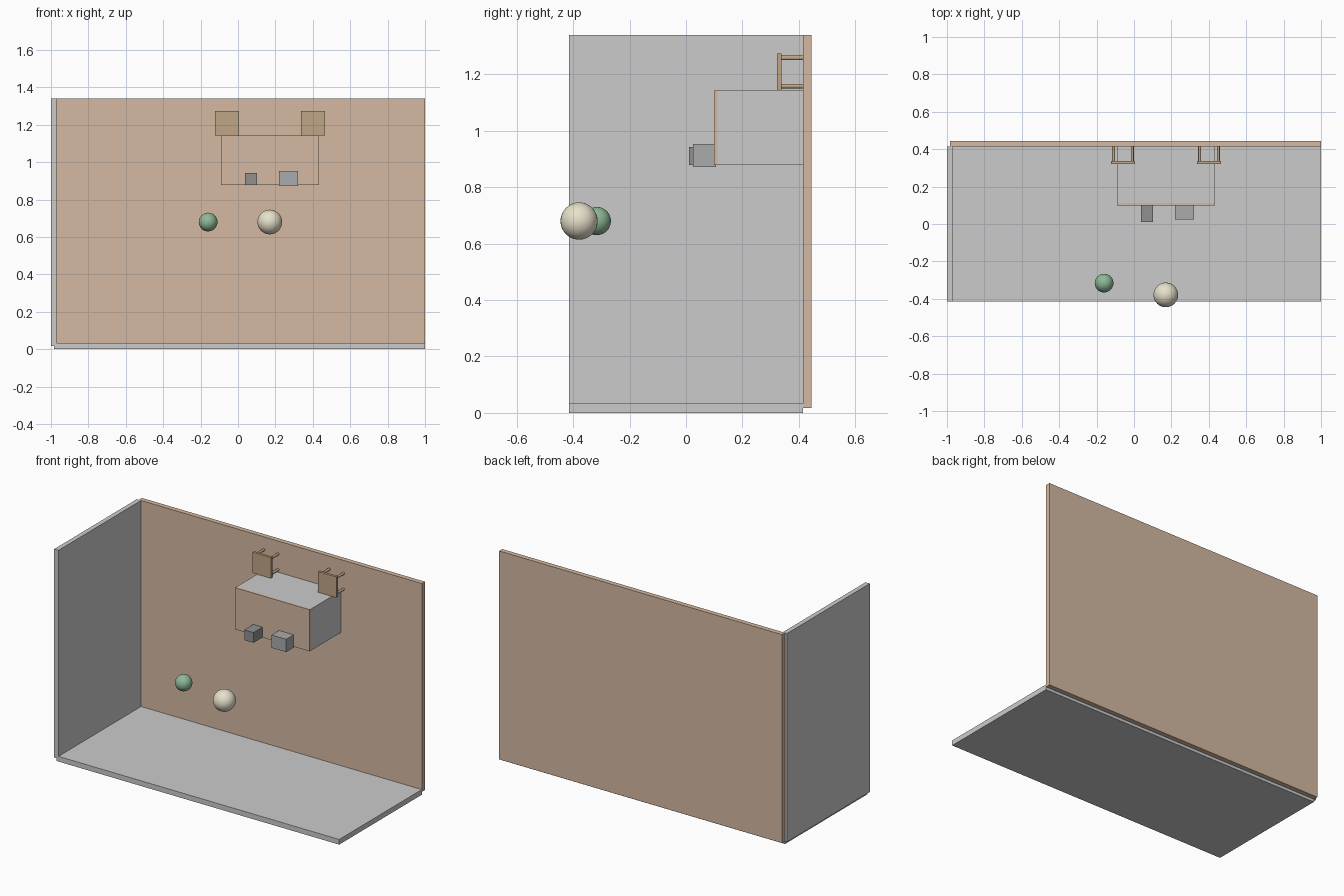
import bpy, bmesh
from mathutils import Matrix, Vector

if "Cube" in bpy.data.objects:
    bpy.data.objects.remove(bpy.data.objects["Cube"])


def material(name, rgb):
    m = bpy.data.materials.new(name)
    m.diffuse_color = (*rgb, 1)
    m.use_nodes = True
    m.node_tree.nodes["Principled BSDF"].inputs["Base Color"].default_value = m.diffuse_color
    return m


WOOD = material("wood", (0.66, 0.49, 0.36))
CHAIR = material("stool_wood", (0.52, 0.38, 0.24))
DARK = material("dark_grey", (0.28, 0.28, 0.28))
MID = material("mid_grey", (0.40, 0.41, 0.42))
GREEN = material("green", (0.27, 0.48, 0.31))
CREAM = material("cream", (0.80, 0.75, 0.60))


def finish(name, bm, mat):
    me = bpy.data.meshes.new(name)
    bm.to_mesh(me)
    bm.free()
    ob = bpy.data.objects.new(name, me)
    bpy.context.collection.objects.link(ob)
    if mat:
        me.materials.append(mat)
    return ob


def box(name, xs, ys, zs, mat=None):
    bm = bmesh.new()
    size = Vector(r[1] - r[0] for r in (xs, ys, zs))
    mid = Vector(sum(r) / 2 for r in (xs, ys, zs))
    bmesh.ops.create_cube(bm, size=1, matrix=Matrix.Translation(mid) @ Matrix.Diagonal(size).to_4x4())
    return finish(name, bm, mat)


def ball(name, centre, r, mat):
    bm = bmesh.new()
    bmesh.ops.create_uvsphere(bm, u_segments=32, v_segments=16, radius=r,
                              matrix=Matrix.Translation(centre))
    for f in bm.faces:
        f.smooth = True
    return finish(name, bm, mat)


def leg(name, x, z, y0, y1, r, mat):
    bm = bmesh.new()
    bmesh.ops.create_cone(bm, cap_ends=True, segments=12, radius1=r, radius2=r, depth=y1 - y0,
                          matrix=Matrix.Translation((x, (y0 + y1) / 2, z)) @ Matrix.Rotation(1.5707963, 4, 'X'))
    for f in bm.faces:
        f.smooth = len(f.verts) == 4
    return finish(name, bm, mat)


# Room shell
box("floor", (-0.985, 1.0), (-0.414, 0.414), (0, 0.033))
box("left_wall", (-1.0, -0.97), (-0.414, 0.414), (0.018, 1.34))
box("back_wall", (-0.985, 1.0), (0.414, 0.445), (0.018, 1.34), WOOD)

# Cabinet on the back wall with a wooden front panel
box("cabinet_body", (-0.091, 0.433), (0.112, 0.414), (0.878, 1.142))
box("cabinet_front", (-0.091, 0.433), (0.10, 0.112), (0.878, 1.142), WOOD)

# Blocks on the cabinet front
box("small_block", (0.037, 0.102), (0.010, 0.104), (0.878, 0.943), DARK)
box("large_block", (0.218, 0.321), (0.025, 0.106), (0.872, 0.953), MID)

# Two stools standing out from the back wall
for n, x in (("left", -0.059), ("right", 0.401)):
    box(n + "_stool_seat", (x - 0.064, x + 0.064), (0.322, 0.338), (1.142, 1.274), CHAIR)
    for i, (dx, dz) in enumerate(((-1, -1), (1, -1), (-1, 1), (1, 1))):
        leg(f"{n}_stool_leg_{i + 1}", x + dx * 0.05, 1.208 + dz * 0.05, 0.338, 0.414, 0.008, CHAIR)

# Floating balls
ball("green_ball", (-0.16, -0.316, 0.68), 0.05, GREEN)
ball("cream_ball", (0.17, -0.379, 0.68), 0.066, CREAM)
